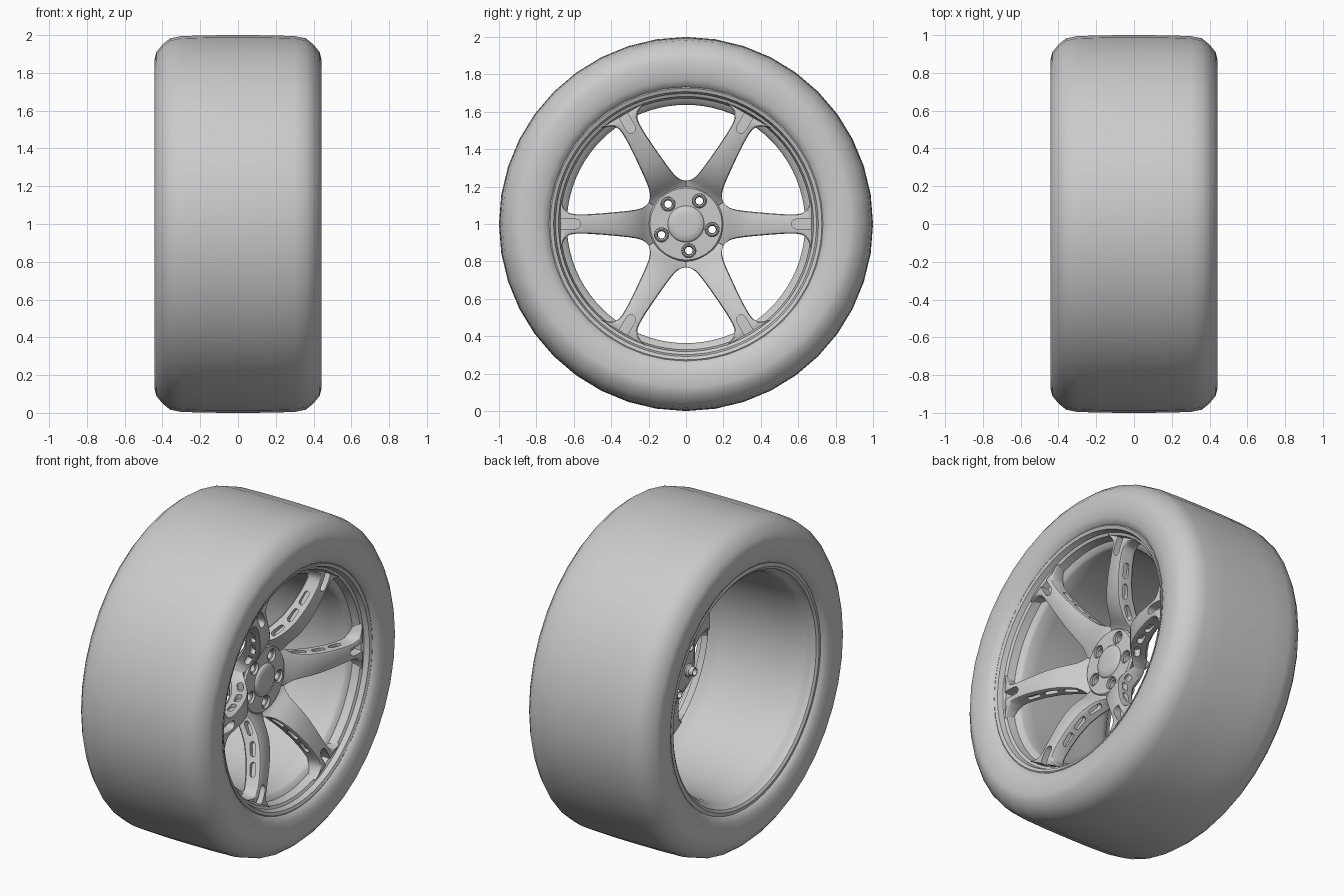
import bpy, bmesh
from math import sin, cos, pi, radians, atan2
from mathutils import Vector, Matrix

if "Cube" in bpy.data.objects:
    bpy.data.objects.remove(bpy.data.objects["Cube"])


def finish(name, bm, smooth=40):
    bmesh.ops.recalc_face_normals(bm, faces=bm.faces)
    me = bpy.data.meshes.new(name)
    bm.to_mesh(me)
    bm.free()
    ob = bpy.data.objects.new(name, me)
    ob.location = (0, 0, 1)
    bpy.context.collection.objects.link(ob)
    shade(ob, smooth)
    return ob


def shade(ob, angle=40):
    bpy.ops.object.select_all(action='DESELECT')
    ob.select_set(True)
    bpy.context.view_layer.objects.active = ob
    bpy.ops.object.shade_smooth_by_angle(angle=radians(angle))


def lathe(name, profile, seg, cy=0, cz=0, closed=True):
    """Revolve (x, radius) points around the x axis."""
    bm = bmesh.new()
    rings = [[bm.verts.new((x, cy + r * sin(2 * pi * i / seg), cz + r * cos(2 * pi * i / seg)))
              for i in range(seg)] for x, r in profile]
    n = len(rings)
    for k in range(n if closed else n - 1):
        a, b = rings[k], rings[(k + 1) % n]
        for i in range(seg):
            j = (i + 1) % seg
            bm.faces.new((a[i], a[j], b[j], b[i]))
    if not closed:
        bm.faces.new(rings[0])
        bm.faces.new(rings[-1])
    return finish(name, bm)


def stadium(cu, cv, half, rad, ang):
    """Outline of a rounded slot in 2D."""
    pts = []
    for i in range(14):
        t = (i if i < 7 else i - 1) * pi / 6 - pi / 2
        s = half if i < 7 else -half
        u, v = s + rad * cos(t), rad * sin(t)
        pts.append((cu + u * cos(ang) - v * sin(ang), cv + u * sin(ang) + v * cos(ang)))
    return pts


def add_prism(bm, pts, vec):
    f = bm.faces.new([bm.verts.new(p) for p in pts])
    ext = bmesh.ops.extrude_face_region(bm, geom=[f], use_keep_orig=True)
    bmesh.ops.translate(bm, vec=vec, verts=[g for g in ext['geom'] if isinstance(g, bmesh.types.BMVert)])


def cut(ob, cutter):
    cutter.hide_render = True
    mod = ob.modifiers.new("cut", 'BOOLEAN')
    mod.object = cutter
    mod.operation = 'DIFFERENCE'
    mod.solver = 'EXACT'
    bpy.ops.object.select_all(action='DESELECT')
    bpy.context.view_layer.objects.active = ob
    # the cut must come before any shading modifier
    bpy.ops.object.modifier_move_to_index(modifier=mod.name, index=0)
    bpy.ops.object.modifier_apply(modifier=mod.name)
    bpy.data.objects.remove(cutter)


# Tire: half profile mirrored across x, closed underneath the rim
half = [(0, 1), (.16, .999), (.3, .995), (.36, .983), (.4, .95), (.432, .91), (.441, .875),
        (.44, .82), (.432, .77), (.415, .74), (.385, .72), (.36, .72), (.34, .76), (.37, .85),
        (.34, .92), (.25, .95)]
lathe("tire", half + [(-x, r) for x, r in half[:0:-1]], 40)

# Rim: stepped front lip, barrel and rolled back lip
lathe("rim", [(.385, .738), (.402, .736), (.407, .726), (.40, .708), (.37, .698), (.362, .682),
              (.315, .672), (.3, .645), (.285, .637), (.2, .637), (-.2, .65), (-.32, .66),
              (-.36, .672), (-.375, .69), (-.4, .695), (-.41, .71), (-.405, .732), (-.385, .738),
              (-.365, .715), (-.3, .69), (.3, .69), (.36, .715)], 80)

# Spoke stations: radius, half width, front x, back x
ST = [(.1, .0577, .15, .09), (.17, .098, .16, .09), (.2, .1155, .175, .09), (.215, .099, .193, .095),
      (.235, .086, .22, .105), (.265, .077, .25, .125), (.31, .07, .285, .16), (.37, .064, .317, .2),
      (.45, .057, .345, .235), (.53, .052, .365, .26), (.59, .052, .376, .275), (.62, .057, .379, .282),
      (.642, .07, .38, .286), (.658, .098, .379, .288), (.672, .14, .376, .29)]


def front_x(r):
    for a, b in zip(ST, ST[1:]):
        if a[0] <= r <= b[0]:
            return a[2] + (b[2] - a[2]) * (r - a[0]) / (b[0] - a[0])


bm = bmesh.new()
rings = []
for r, w, xf, xb in ST:
    b = .014 if r > .22 else .004
    side = [(xb, w - b), (xb + b, w), (xf - b, w), (xf - .3 * b, w - .3 * b), (xf, w - b)]
    sec = side + [(x, -t) for x, t in reversed(side)]
    rings.append([bm.verts.new((x, r, t)) for x, t in sec])
for a, b in zip(rings, rings[1:]):
    for i in range(len(a)):
        j = (i + 1) % len(a)
        bm.faces.new((a[i], a[j], b[j], b[i]))
bm.faces.new(rings[0])
bm.faces.new(rings[-1])
spoke = finish("spoke_1", bm)

# Side pockets and the U-shaped notch at the outer end of the spoke
bm = bmesh.new()
for r in (.285, .39, .5):
    xc = front_x(r) - .05
    ang = atan2(.06, front_x(r + .03) - front_x(r - .03))
    pts = stadium(xc, r, .026, .017, ang)
    for s in (1, -1):
        add_prism(bm, [(x, y, s * .036) for x, y in pts], (0, 0, s * .2))
add_prism(bm, [(.325, y, z) for y, z in stadium(.63, 0, .04, .026, 0)], (.2, 0, 0))
cut(spoke, finish("spoke_cutter", bm))
shade(spoke)
spoke.name = "spoke_1"
for k in range(1, 6):
    ob = spoke.copy()
    ob.name = "spoke_%d" % (k + 1)
    ob.rotation_euler = (k * pi / 3, 0, 0)
    bpy.context.collection.objects.link(ob)

# Hub disc with five lug holes
hub = lathe("hub", [(.075, .17), (.085, .195), (.17, .2), (.18, .192), (.18, .1)], 60, closed=False)
lugs = [(.143 * cos(radians(a)), .143 * sin(radians(a))) for a in (-12, 60, 132, 204, 276)]
cutters = [lathe("lug_cutter", [(0, .038), (.3, .038)], 24, y, z, False) for y, z in lugs]
for c in cutters:
    cut(hub, c)
# the same holes continue through the spoke roots under the hub
for k in range(6):
    ob = bpy.data.objects["spoke_%d" % (k + 1)]
    ob.data = ob.data.copy()
    for y, z in lugs:
        d = (degrees_off := (atan2(z, y) - k * pi / 3 + pi) % (2 * pi) - pi)
        if abs(d) < radians(50):
            cut(ob, lathe("lug_cutter", [(0, .038), (.3, .038)], 24, y, z, False))
    shade(ob)
shade(hub)

# Hollow lug nuts that stick out behind the hub
for i, (y, z) in enumerate(lugs):
    lathe("lug_nut_%d" % (i + 1), [(.165, .037), (.17, .03), (.165, .023), (.03, .02), (.03, .026),
                                   (.055, .028), (.065, .039)], 16, y, z)

# Centre cap, slightly domed
lathe("centre_cap", [(.17, .1), (.184, .097), (.192, .088), (.197, .06), (.199, .02)], 40, closed=False)
